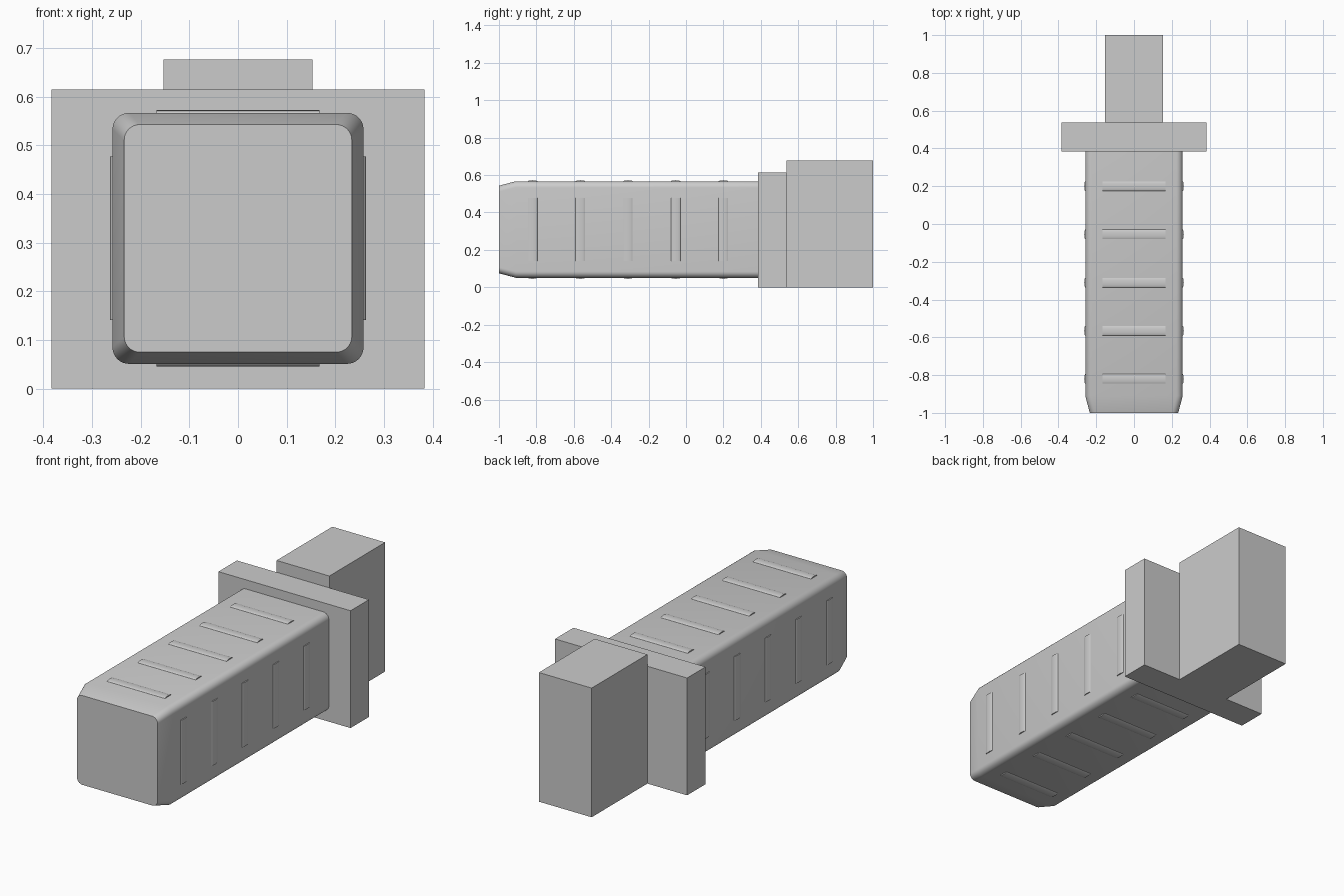
import bpy, bmesh, math
from mathutils import Matrix, Vector

if "Cube" in bpy.data.objects:
    bpy.data.objects.remove(bpy.data.objects["Cube"])

grey = bpy.data.materials.new("plain grey")
grey.diffuse_color = (0.6, 0.6, 0.6, 1)
grey.use_nodes = True
grey.node_tree.nodes["Principled BSDF"].inputs["Base Color"].default_value = grey.diffuse_color
MID = 0.309    # height of the plug axis
HALF = 0.258   # half width of the plug


def finish(bm, name, smooth=False):
    bmesh.ops.recalc_face_normals(bm, faces=bm.faces)
    mesh = bpy.data.meshes.new(name)
    bm.to_mesh(mesh)
    bm.free()
    obj = bpy.data.objects.new(name, mesh)
    bpy.context.collection.objects.link(obj)
    mesh.materials.append(grey)
    if smooth:
        bpy.ops.object.select_all(action='DESELECT')
        bpy.context.view_layer.objects.active = obj
        obj.select_set(True)
        bpy.ops.object.shade_smooth_by_angle(angle=math.radians(30))
    return obj


def box(name, half_x, y0, y1, z1):
    bm = bmesh.new()
    bmesh.ops.create_cube(bm, size=1)
    bmesh.ops.scale(bm, vec=(2 * half_x, y1 - y0, z1), verts=bm.verts)
    bmesh.ops.translate(bm, vec=(0, (y0 + y1) / 2, z1 / 2), verts=bm.verts)
    return finish(bm, name)


def loft(bm, rings):
    """Skin a list of matching closed rings and cap both ends."""
    vs = [[bm.verts.new(p) for p in ring] for ring in rings]
    n = len(vs[0])
    for a, b in zip(vs, vs[1:]):
        for i in range(n):
            bm.faces.new((a[i], a[(i + 1) % n], b[(i + 1) % n], b[i]))
    bm.faces.new(vs[0])
    bm.faces.new(vs[-1])


def rounded_square(half, radius, y, steps=8):
    pts = []
    for k, (sx, sz) in enumerate([(1, 1), (-1, 1), (-1, -1), (1, -1)]):
        for s in range(steps + 1):
            a = math.pi / 2 * (k + s / steps)
            pts.append((sx * (half - radius) + radius * math.cos(a), y,
                        MID + sz * (half - radius) + radius * math.sin(a)))
    return pts


# Flange and rear block
box("flange", 0.383, 0.385, 0.538, 0.615)
box("rear_block", 0.153, 0.538, 1.0, 0.677)

# Plug body with tapered nose
bm = bmesh.new()
loft(bm, [rounded_square(0.234, 0.032, -1.0),
          rounded_square(HALF, 0.034, -0.91),
          rounded_square(HALF, 0.034, 0.385)])
finish(bm, "plug_body", True)

# Shallow rounded grip ridges, five rows on each of the four sides
bm = bmesh.new()
RISE, HALF_W, LENGTH = 0.0055, 0.025, 0.168
for side in range(4):
    turn = Matrix.Translation((0, 0, MID)) @ Matrix.Rotation(side * math.pi / 2, 4, 'Y')
    for row in range(5):
        y = -0.82 + 0.255 * row
        profile = [(y + HALF_W * math.cos(math.pi * i / 10),
                    HALF + RISE * math.sin(math.pi * i / 10)) for i in range(11)]
        profile += [(y - HALF_W, HALF - 0.01), (y + HALF_W, HALF - 0.01)]
        loft(bm, [[turn @ Vector((x, py, pz)) for py, pz in profile]
                  for x in (-LENGTH, LENGTH)])
finish(bm, "grip_ridges", True)
